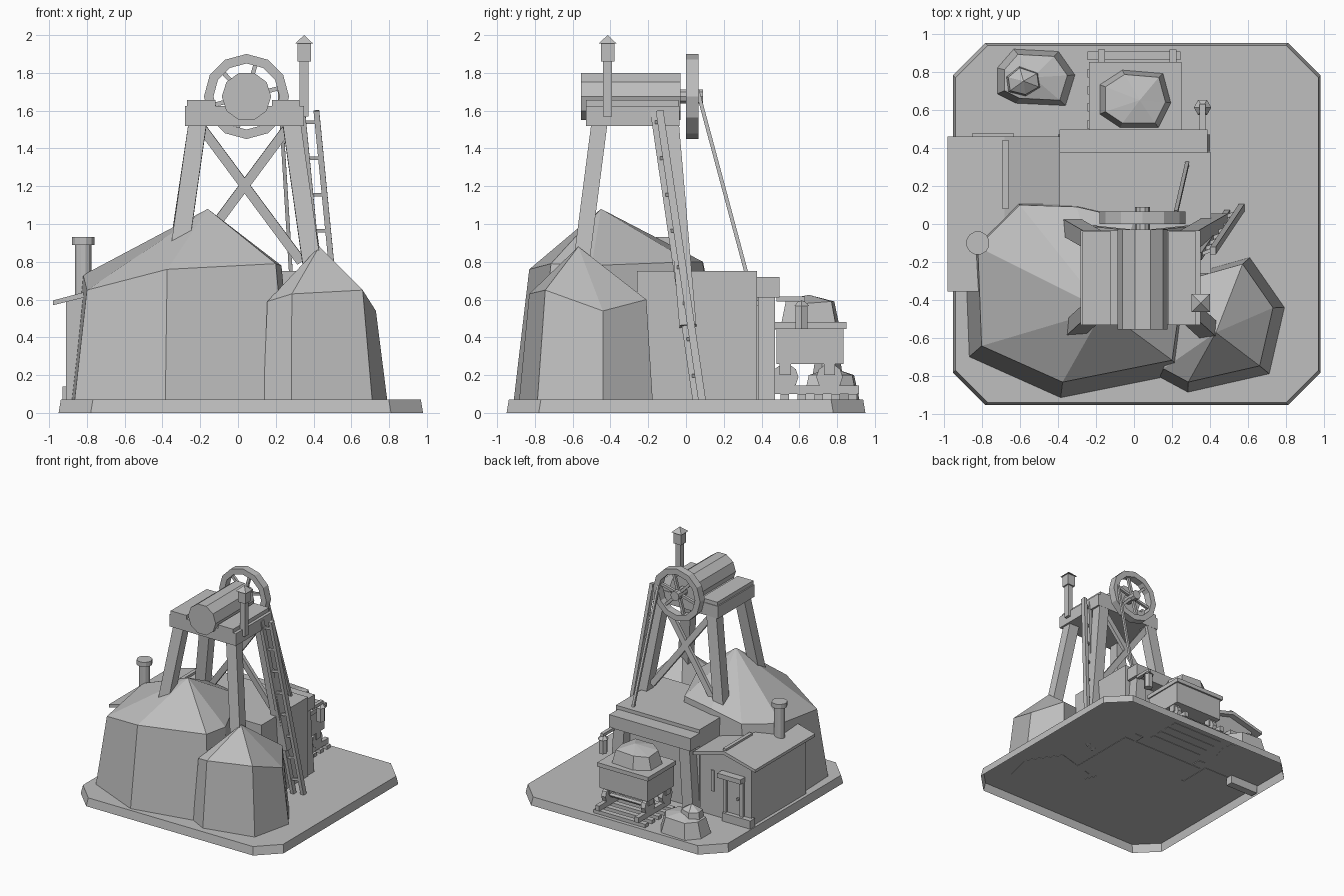
import bpy, bmesh, math
from mathutils import Vector, Matrix

cube = bpy.data.objects.get("Cube")
if cube:
    bpy.data.objects.remove(cube, do_unlink=True)

GREY = (0.52, 0.52, 0.52, 1)
GROUND = 0.067
mat = bpy.data.materials.new("stone grey")
mat.use_nodes = True
mat.diffuse_color = GREY
bsdf = mat.node_tree.nodes["Principled BSDF"]
bsdf.inputs["Base Color"].default_value = GREY
bsdf.inputs["Roughness"].default_value = 0.9


def finish(name, bm):
    bmesh.ops.recalc_face_normals(bm, faces=bm.faces)
    me = bpy.data.meshes.new(name)
    bm.to_mesh(me)
    bm.free()
    me.materials.append(mat)
    ob = bpy.data.objects.new(name, me)
    bpy.context.collection.objects.link(ob)
    return ob


def box(name, x0, x1, y0, y1, z0, z1):
    bm = bmesh.new()
    mid = Vector((x0 + x1, y0 + y1, z0 + z1)) / 2
    m = Matrix.Translation(mid) @ Matrix.Diagonal((x1 - x0, y1 - y0, z1 - z0, 1))
    bmesh.ops.create_cube(bm, size=1, matrix=m)
    return finish(name, bm)


def beam(name, a, b, w, d):
    """Rectangular bar from a to b, w wide along x and d deep."""
    a, b = Vector(a), Vector(b)
    z = (b - a).normalized()
    x = Vector((1, 0, 0))
    x = (x - z * x.dot(z)).normalized()
    y = z.cross(x)
    m = Matrix((x * w, y * d, b - a)).transposed().to_4x4()
    bm = bmesh.new()
    bmesh.ops.create_cube(bm, size=1, matrix=Matrix.Translation((a + b) / 2) @ m)
    return finish(name, bm)


def cyl(name, a, b, r, sides, r2=None):
    a, b = Vector(a), Vector(b)
    m = Matrix.Translation((a + b) / 2) @ (b - a).to_track_quat('Z', 'Y').to_matrix().to_4x4()
    m = m @ Matrix.Rotation(math.pi / sides, 4, 'Z')
    bm = bmesh.new()
    bmesh.ops.create_cone(bm, cap_ends=True, segments=sides, radius1=r,
                          radius2=r if r2 is None else r2,
                          depth=(b - a).length, matrix=m)
    return finish(name, bm)


def loft(name, rings, bottom=True):
    """Solid through rings of equal length, optionally open below."""
    bm = bmesh.new()
    loops = [[bm.verts.new(p) for p in ring] for ring in rings]
    n = len(loops[0])
    for lo, hi in zip(loops, loops[1:]):
        for i in range(n):
            bm.faces.new((lo[i], lo[(i + 1) % n], hi[(i + 1) % n], hi[i]))
    bm.faces.new(loops[-1])
    if bottom:
        bm.faces.new(loops[0])
    return finish(name, bm)


def rock(name, peak, shoulder, centre, flare, z0):
    """Faceted boulder: skirt flared about centre, shoulder ring, pointed top."""
    bm = bmesh.new()
    cx, cy = centre
    hi = [bm.verts.new(p) for p in shoulder]
    lo = [bm.verts.new((cx + (x - cx) * flare, cy + (y - cy) * flare, z0))
          for x, y, z in shoulder]
    top = bm.verts.new(peak)
    n = len(hi)
    for i in range(n):
        j = (i + 1) % n
        bm.faces.new((lo[i], lo[j], hi[j], hi[i]))
        bm.faces.new((hi[i], hi[j], top))
    bm.faces.new(lo)
    return finish(name, bm)


# Hollow ground plate with chamfered corners
def octagon(inset, z):
    hx, hy, c, cx = 0.965 - inset, 0.95 - inset, 0.17, 0.015
    quarter = [(hx, hy - c), (hx - c, hy)]
    pts = quarter + [(-x, y) for x, y in reversed(quarter)]
    pts += [(-x, -y) for x, y in pts]
    return [(x + cx, y, z) for x, y in pts]


loft("ground_plate", [octagon(0, 0), octagon(0.012, 0.07)], bottom=False)

# Boulders
rock("large_boulder", (-0.16, -0.45, 1.08),
     [(-0.8, -0.64, 0.65), (-0.375, -0.83, 0.76), (0.2, -0.715, 0.79), (0.23, -0.5, 0.78),
      (0, 0.02, 0.8), (-0.3, 0.09, 0.8), (-0.6, 0.1, 0.75), (-0.82, -0.12, 0.73)],
     (-0.3, -0.2), 1.13, GROUND)
rock("small_boulder", (0.43, -0.57, 0.88),
     [(0.155, -0.76, 0.59), (0.285, -0.83, 0.63), (0.66, -0.745, 0.65), (0.73, -0.44, 0.54),
      (0.57, -0.21, 0.6), (0.25, -0.3, 0.65)], (0.3, -0.45), 1.14, GROUND)
rock("rubble_heap", (-0.53, 0.77, 0.24),
     [(-0.68, 0.81, 0.2), (-0.61, 0.89, 0.2), (-0.42, 0.88, 0.2), (-0.35, 0.78, 0.2),
      (-0.39, 0.65, 0.2), (-0.6, 0.66, 0.2), (-0.68, 0.7, 0.2)], (-0.52, 0.77), 1.24, GROUND)
rock("rubble_top", (-0.58, 0.75, 0.31),
     [(-0.66, 0.77, 0.26), (-0.6, 0.82, 0.26), (-0.51, 0.79, 0.26), (-0.5, 0.72, 0.26),
      (-0.57, 0.68, 0.26), (-0.65, 0.7, 0.26)], (-0.58, 0.75), 1.15, 0.19)

# Mine entrance block with its portal frame
box("mine_block", -0.39, 0.405, -0.26, 0.375, GROUND, 0.75)
box("portal_lintel", -0.39, 0.385, 0.36, 0.495, 0.61, 0.72)
for x in (-0.31, 0.31):
    beam("portal_post", (x * 1.12, 0.425, GROUND), (x, 0.425, 0.63), 0.1, 0.09)

# Hut with gabled roof
def profile(name, pts, y0, y1):
    return loft(name, [[(x, y, z) for x, z in pts] for y in (y0, y1)])


profile("hut_walls", [(-0.91, GROUND), (-0.42, GROUND), (-0.42, 0.585), (-0.68, 0.65),
                      (-0.91, 0.59)], -0.33, 0.41)
profile("hut_roof", [(-0.98, 0.57), (-0.68, 0.645), (-0.39, 0.565), (-0.39, 0.595),
                     (-0.68, 0.675), (-0.98, 0.595)], -0.355, 0.46)
box("roof_ridge", -0.69, -0.66, 0.08, 0.44, 0.65, 0.69)
box("door_step", -0.93, -0.66, 0.39, 0.455, 0, 0.14)
box("door_panel", -0.81, -0.69, 0.4, 0.418, 0.13, 0.43)
for x in (-0.83, -0.67):
    box("door_jamb", x - 0.015, x + 0.015, 0.4, 0.435, 0.1, 0.45)
box("door_lintel", -0.85, -0.63, 0.4, 0.475, 0.44, 0.48)
cyl("door_knob", (-0.79, 0.41, 0.28), (-0.79, 0.435, 0.28), 0.012, 6)
box("wall_slot", -0.56, -0.53, 0.4, 0.419, 0.28, 0.46)
cyl("chimney_pipe", (-0.82, -0.1, 0.55), (-0.82, -0.1, 0.9), 0.045, 12)
cyl("chimney_cap", (-0.82, -0.1, 0.89), (-0.82, -0.1, 0.93), 0.062, 12)

# Track
for i in range(5):
    y = 0.5 + i * 0.09
    box("track_sleeper", -0.245, 0.245, y, y + 0.045, GROUND, 0.1)
for x in (-0.17, 0.205):
    box("track_rail", x - 0.018, x + 0.018, 0.47, 0.915, 0.1, 0.145)

# Ore cart
box("cart_body", -0.22, 0.24, 0.48, 0.835, 0.26, 0.45)
box("cart_rim", -0.235, 0.25, 0.47, 0.85, 0.445, 0.48)
for y in (0.525, 0.76):
    cyl("cart_axle", (-0.17, y, 0.19), (0.2, y, 0.19), 0.02, 6)
    for x in (-0.17, 0.205):
        cyl("cart_wheel", (x - 0.02, y, 0.19), (x + 0.02, y, 0.19), 0.07, 10)
        box("axle_bracket", x - 0.03, x + 0.03, y - 0.03, y + 0.03, 0.2, 0.265)
rock("cart_ore", (0.03, 0.65, 0.625),
     [(-0.15, 0.72, 0.58), (-0.05, 0.785, 0.59), (0.13, 0.77, 0.59), (0.165, 0.64, 0.58),
      (0.11, 0.53, 0.6), (-0.06, 0.53, 0.6), (-0.15, 0.59, 0.59)], (0.01, 0.66), 1.2, 0.47)

# Lantern on a bracket
box("lantern_arm", 0.345, 0.375, 0.48, 0.63, 0.59, 0.615)
cyl("lantern_body", (0.36, 0.612, 0.445), (0.36, 0.612, 0.57), 0.036, 6)
cyl("lantern_cap", (0.36, 0.612, 0.565), (0.36, 0.612, 0.595), 0.046, 6, 0.015)

# Headframe legs and cross braces
CX = 0.035
for s in (-1, 1):
    beam("front_leg", (CX + s * 0.36, -0.56, 0.75), (CX + s * 0.245, -0.455, 1.56), 0.095, 0.085)
    beam("back_leg", (CX + s * 0.41, 0.01, 0.46), (CX + s * 0.245, -0.085, 1.56), 0.095, 0.09)
    beam("cross_brace", (CX + s * 0.3, -0.02, 0.8), (CX - s * 0.22, -0.075, 1.5), 0.05, 0.03)

# Platform
box("platform", -0.28, 0.35, -0.53, -0.035, 1.52, 1.625)
box("platform_plank_left", 0.18, 0.325, -0.53, -0.04, 1.62, 1.657)
box("platform_plank_right", -0.27, -0.12, -0.53, -0.04, 1.62, 1.657)

# Winding drum, wheel and cable
WX, WZ = 0.045, 1.675
cyl("winding_drum", (WX, -0.555, WZ), (WX, -0.03, WZ), 0.131, 10)
cyl("wheel_hub", (WX, -0.05, WZ), (WX, 0.09, WZ), 0.04, 10)


def circle(r, y, n=12):
    return [(WX + r * math.cos(i * math.tau / n), y,
             WZ + r * math.sin(i * math.tau / n)) for i in range(n)]


bm = bmesh.new()
loops = [[bm.verts.new(p) for p in circle(r, y)]
         for r, y in ((0.225, 0), (0.225, 0.065), (0.175, 0.065), (0.175, 0))]
for a, b in zip(loops, loops[1:] + loops[:1]):
    for i in range(len(a)):
        j = (i + 1) % len(a)
        bm.faces.new((a[i], a[j], b[j], b[i]))
finish("wheel_rim", bm)
for i in range(6):
    t = i * math.tau / 6 + 0.25
    end = (WX + 0.18 * math.cos(t), 0.033, WZ + 0.18 * math.sin(t))
    cyl("wheel_spoke", (WX, 0.033, WZ), end, 0.016, 4)
beam("hoist_cable", (0.22, 0.06, 1.71), (0.28, 0.32, 0.74), 0.02, 0.02)

# Ladder
top, foot = Vector((0.415, -0.14, 1.6)), Vector((0.565, 0.085, GROUND))
side = Vector((-0.075, -0.03, 0))
for shift in (Vector(), side):
    beam("ladder_stile", foot + shift, top + shift, 0.03, 0.04)
for i in range(8):
    p = top.lerp(foot, 0.04 + i * 0.125)
    cyl("ladder_rung", p + side * 0.1, p + side * 0.9, 0.013, 4)

# Vent post with pyramid cap
VX, VY = 0.35, -0.415
box("vent_post", VX - 0.024, VX + 0.024, VY - 0.024, VY + 0.024, 1.57, 1.87)
box("vent_head", VX - 0.036, VX + 0.036, VY - 0.036, VY + 0.036, 1.86, 1.96)
cyl("vent_cap", (VX, VY, 1.955), (VX, VY, 2), 0.068, 4, 0)
